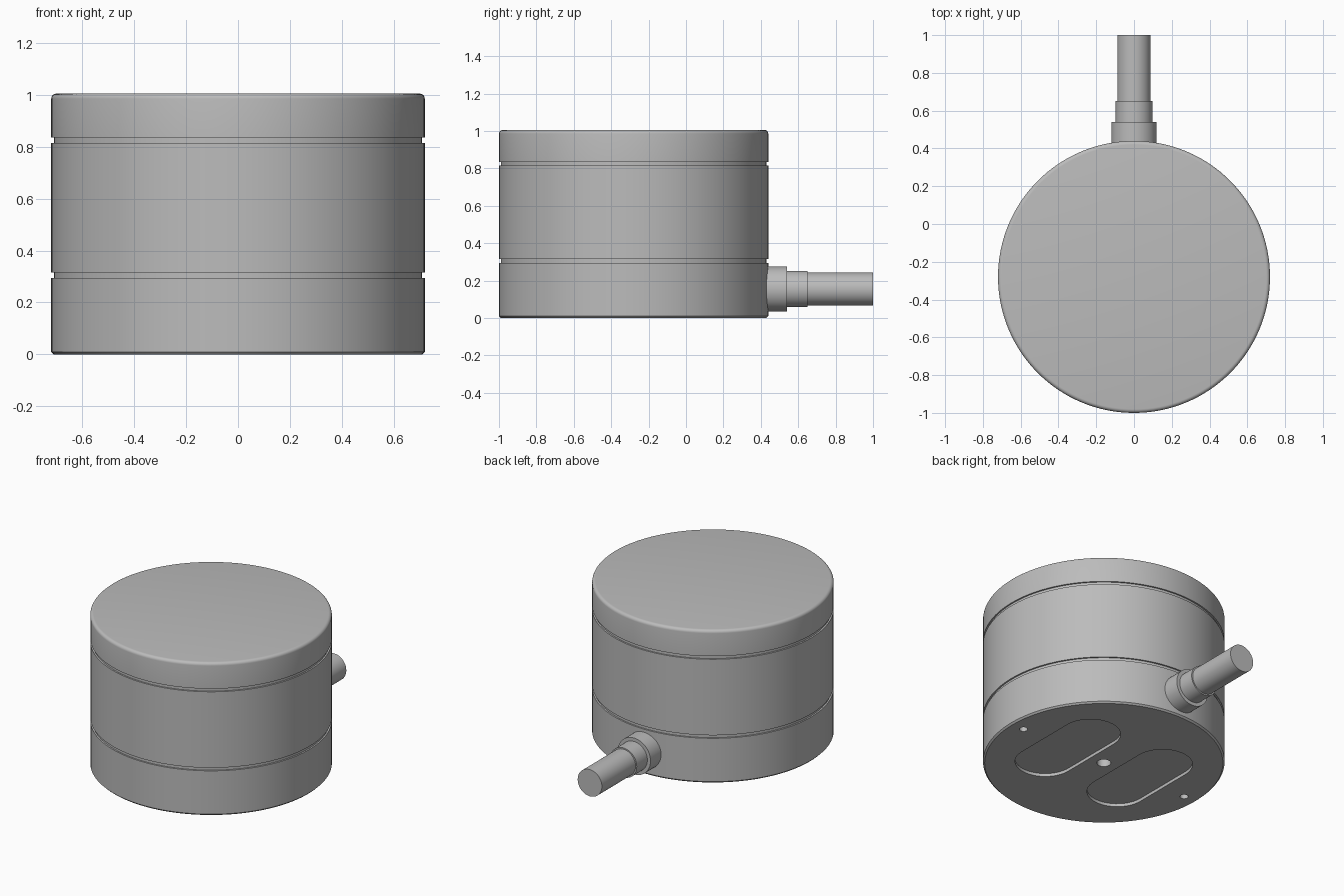
import bpy
import bmesh
import math
from mathutils import Matrix, Vector

cube = bpy.data.objects.get("Cube")
if cube:
    bpy.data.objects.remove(cube, do_unlink=True)

# Single grey metal finish
GREY = (0.5, 0.5, 0.5, 1.0)
metal = bpy.data.materials.new("grey_metal")
metal.use_nodes = True
metal.diffuse_color = GREY
metal.node_tree.nodes["Principled BSDF"].inputs["Base Color"].default_value = GREY

CENTRE_Y = -0.28
RADIUS = 0.72


def finish(name, bm, matrix):
    """Turn a bmesh into a placed, coloured object."""
    bmesh.ops.recalc_face_normals(bm, faces=bm.faces)
    bm.transform(matrix)
    mesh = bpy.data.meshes.new(name)
    bm.to_mesh(mesh)
    bm.free()
    mesh.materials.append(metal)
    obj = bpy.data.objects.new(name, mesh)
    bpy.context.collection.objects.link(obj)
    return obj


def lathe(name, profile, matrix, segments):
    """Revolve (radius, height) points around z, capping both ends."""
    bm = bmesh.new()
    rings = []
    for r, z in profile:
        angles = [math.tau * i / segments for i in range(segments)]
        rings.append([bm.verts.new((r * math.cos(a), r * math.sin(a), z)) for a in angles])
    for low, high in zip(rings, rings[1:]):
        for i in range(segments):
            j = (i + 1) % segments
            bm.faces.new((low[i], low[j], high[j], high[i]))
    bm.faces.new(rings[0][::-1])
    bm.faces.new(rings[-1])
    return finish(name, bm, matrix)


def slot(name, x, half_length, radius, depth):
    """Capsule-shaped cutter running along y."""
    bm = bmesh.new()
    steps = 24
    outline = []
    for side in (0, 1):
        for i in range(steps + 1):
            a = math.pi * (side + i / steps)
            y = half_length * (1 - 2 * side) + radius * math.sin(a)
            outline.append(bm.verts.new((radius * math.cos(a), y, -0.1)))
    face = bm.faces.new(outline)
    top = bmesh.ops.extrude_face_region(bm, geom=[face])["geom"]
    moved = [v for v in top if isinstance(v, bmesh.types.BMVert)]
    bmesh.ops.translate(bm, verts=moved, vec=Vector((0, 0, 0.1 + depth)))
    return finish(name, bm, Matrix.Translation((x, CENTRE_Y, 0)))


def smooth(obj):
    bpy.ops.object.select_all(action="DESELECT")
    obj.select_set(True)
    bpy.context.view_layer.objects.active = obj
    bpy.ops.object.shade_smooth_by_angle(angle=math.radians(35))


# Housing: chamfered foot, two seam grooves and a rounded top rim
profile = [(RADIUS - 0.01, 0), (RADIUS, 0.01)]
for z in (0.295, 0.815):
    inner = RADIUS - 0.01
    profile += [(RADIUS, z), (inner, z), (inner, z + 0.02), (RADIUS, z + 0.02)]
FILLET = 0.02
for i in range(6):
    a = math.pi / 2 * i / 5
    profile.append((RADIUS - FILLET * (1 - math.cos(a)), 1.005 - FILLET * (1 - math.sin(a))))
housing = lathe("housing", profile, Matrix.Translation((0, CENTRE_Y, 0)), 128)

# Underside recesses: two slots, two pin holes and a centre hole
cutters = [lathe("centre_hole_cutter", [(0.042, -0.1), (0.042, 0.12)],
                 Matrix.Translation((0, CENTRE_Y, 0)), 32)]
for side in (-1, 1):
    cutters.append(slot("slot_cutter", side * 0.28, 0.21, 0.18, 0.02))
    cutters.append(lathe("pin_hole_cutter", [(0.025, -0.1), (0.025, 0.1)],
                         Matrix.Translation((side * 0.625, CENTRE_Y, 0)), 24))
for cutter in cutters:
    cutter.hide_render = True
    cut = housing.modifiers.new("recess", "BOOLEAN")
    cut.operation = "DIFFERENCE"
    cut.solver = "EXACT"
    cut.object = cutter
bpy.context.view_layer.objects.active = housing
for modifier in list(housing.modifiers):
    bpy.ops.object.modifier_apply(modifier=modifier.name)
for cutter in cutters:
    bpy.data.objects.remove(cutter, do_unlink=True)
smooth(housing)

# Cable outlet: collar, sleeve and cable pointing backwards
CABLE = Matrix.Translation((0, 0, 0.155)) @ Matrix.Rotation(-math.pi / 2, 4, "X")
for name, radius, start, end in (("cable_collar", 0.12, 0.41, 0.54),
                                 ("cable_sleeve", 0.097, 0.53, 0.65),
                                 ("cable", 0.088, 0.64, 1.0)):
    smooth(lathe(name, [(radius, start), (radius, end)], CABLE, 48))
